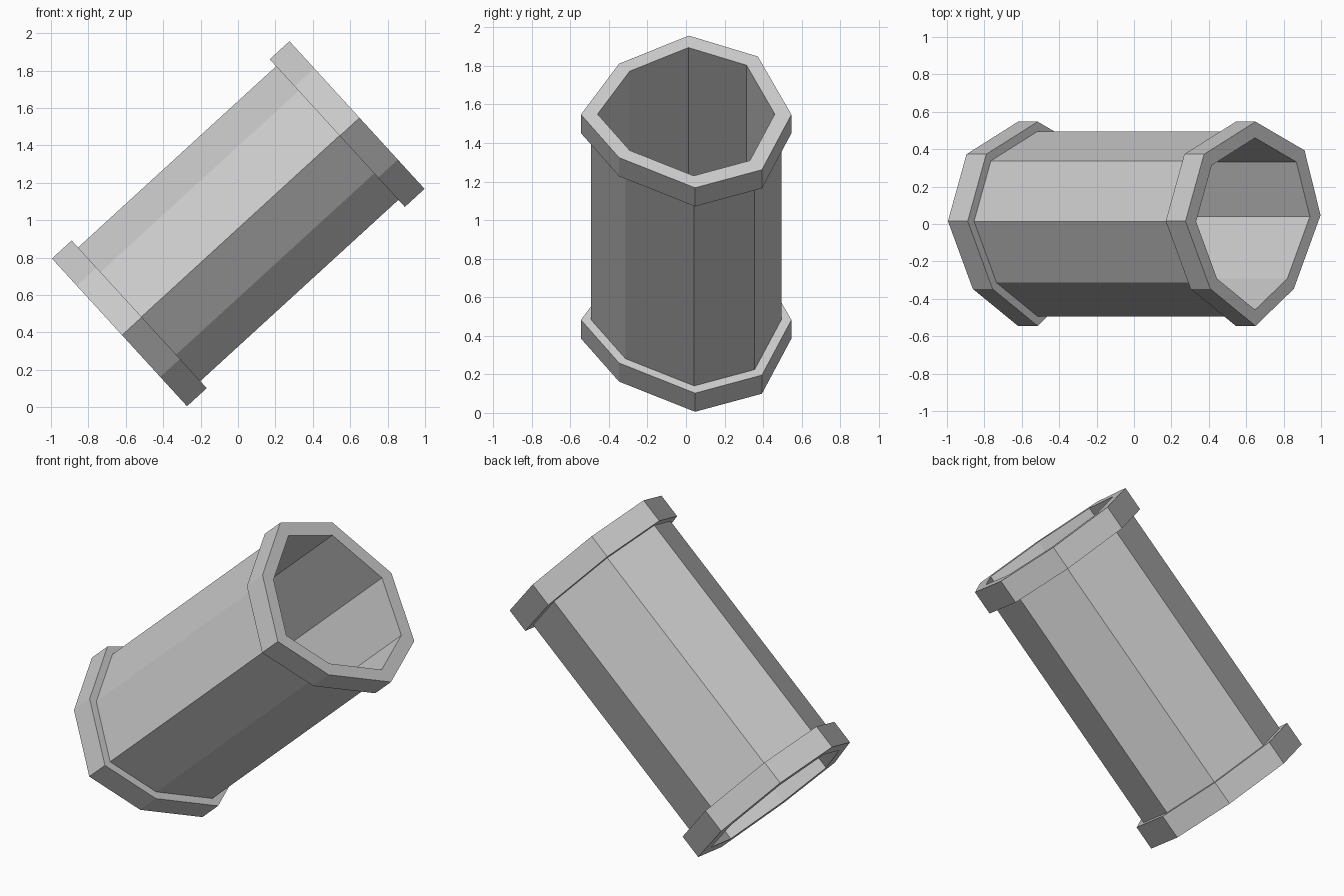
import bpy, bmesh
from mathutils import Vector

if "Cube" in bpy.data.objects:
    bpy.data.objects.remove(bpy.data.objects["Cube"])

# Slightly irregular octagon of the collar: (y, height across the tilted pipe)
OCT = [(.015, .533), (.373, .386), (.547, -.022), (.394, -.41),
       (.047, -.537), (-.347, -.325), (-.545, -.022), (-.347, .336)]

START = Vector((-.635, 0, .402))
END = Vector((.635, 0, 1.564))
LENGTH = (END - START).length
AXIS = (END - START).normalized()
UP = Vector((-AXIS.z, 0, AXIS.x))
SIDE = Vector((0, 1, 0))
COLLAR = .143
BODY, BORE = .905, .842   # scale of tube wall and hole relative to the collar


def loft(name, profile):
    """Sweep a closed (distance along axis, scale) profile round the octagon."""
    bm = bmesh.new()
    rings = []
    for t, s in profile:
        centre = START + AXIS * t
        rings.append([bm.verts.new(centre + SIDE * y * s + UP * v * s) for y, v in OCT])
    n = len(OCT)
    for k, ring in enumerate(rings):
        nxt = rings[(k + 1) % len(rings)]
        for i in range(n):
            j = (i + 1) % n
            bm.faces.new((ring[i], ring[j], nxt[j], nxt[i]))
    bmesh.ops.recalc_face_normals(bm, faces=bm.faces)
    mesh = bpy.data.meshes.new(name)
    bm.to_mesh(mesh)
    bm.free()
    obj = bpy.data.objects.new(name, mesh)
    bpy.context.collection.objects.link(obj)
    return obj


# Hollow tilted pipe with a raised collar at each end
loft("pipe", [
    (0, BORE), (0, 1), (COLLAR, 1), (COLLAR, BODY),
    (LENGTH - COLLAR, BODY), (LENGTH - COLLAR, 1), (LENGTH, 1), (LENGTH, BORE),
])
